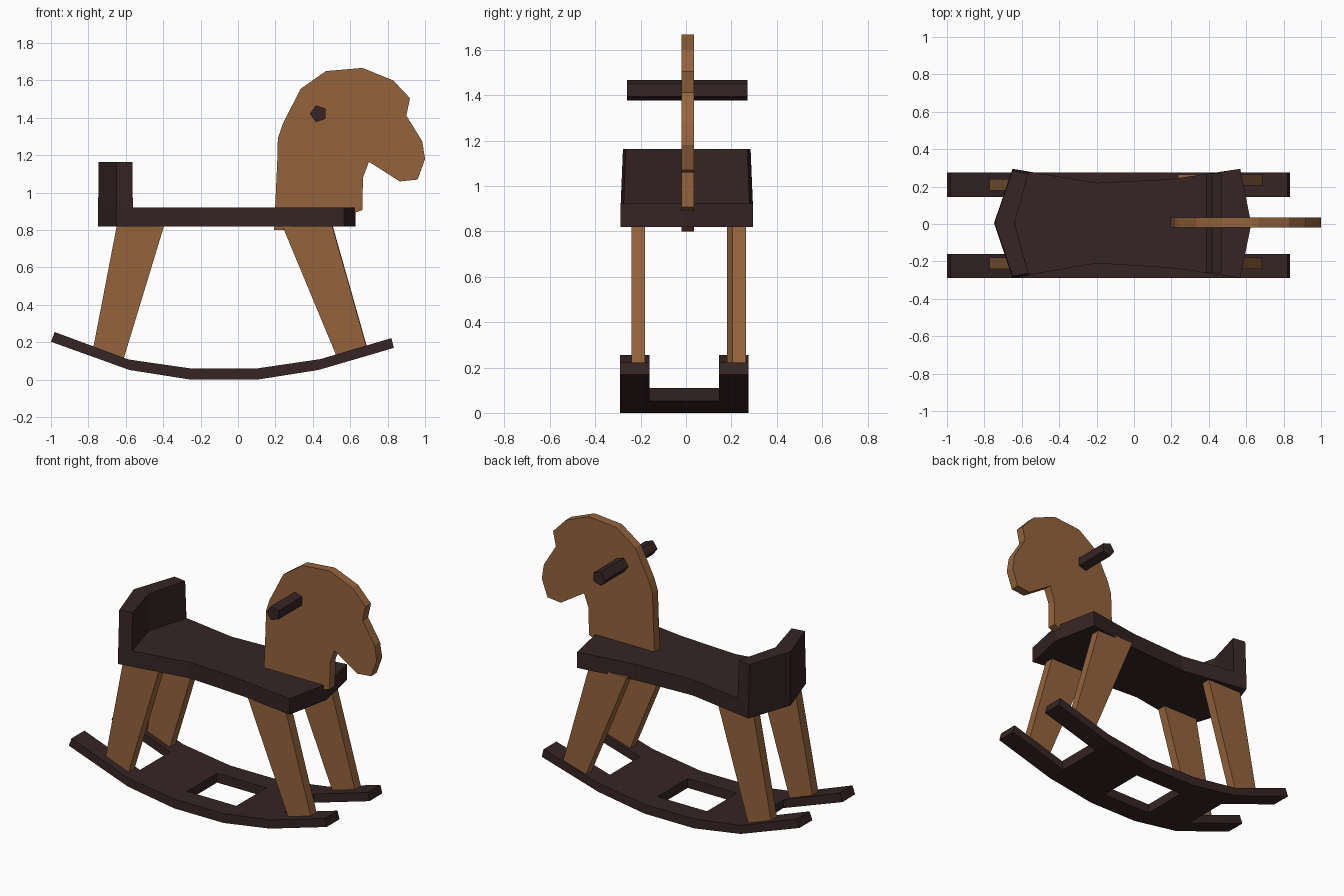
import bpy, bmesh, math
from mathutils import Vector

if "Cube" in bpy.data.objects:
    bpy.data.objects.remove(bpy.data.objects["Cube"])


def material(name, rgb):
    m = bpy.data.materials.new(name)
    m.diffuse_color = (*rgb, 1)
    m.use_nodes = True
    m.node_tree.nodes["Principled BSDF"].inputs["Base Color"].default_value = m.diffuse_color
    return m


WOOD = material("light wood", (0.30, 0.127, 0.045))
DARK = material("dark wood", (0.037, 0.018, 0.018))


def prism(name, outline, lo, hi, mat, axis="y", taper=1.0, pivot=(0, 0)):
    """Extrude an outline from lo to hi: xz outline along y, or xy outline along z."""
    bm = bmesh.new()

    def place(a, b, d):
        return Vector((a, d, b)) if axis == "y" else Vector((a, b, d))

    near = [bm.verts.new(place(a, b, lo)) for a, b in outline]
    far = [bm.verts.new(place(pivot[0] + (a - pivot[0]) * taper,
                              pivot[1] + (b - pivot[1]) * taper, hi)) for a, b in outline]
    bm.faces.new(near)
    bm.faces.new(far[::-1])
    n = len(outline)
    for i in range(n):
        j = (i + 1) % n
        bm.faces.new((near[j], near[i], far[i], far[j]))
    bmesh.ops.recalc_face_normals(bm, faces=bm.faces)
    bmesh.ops.triangulate(bm, faces=[f for f in bm.faces if len(f.verts) > 4])
    me = bpy.data.meshes.new(name)
    bm.to_mesh(me)
    bm.free()
    me.materials.append(mat)
    ob = bpy.data.objects.new(name, me)
    bpy.context.collection.objects.link(ob)
    return ob


# Rockers: bent strips, with two slats joining them
top = [(-0.98, 0.255), (-0.585, 0.108), (-0.25, 0.06), (0.10, 0.06), (0.44, 0.11), (0.82, 0.222)]
bottom = [(-1.0, 0.203), (-0.58, 0.052), (-0.25, 0.0), (0.10, 0.0), (0.43, 0.052), (0.833, 0.17)]
prism("rocker_near", top + bottom[::-1], -0.29, -0.16, DARK)
prism("rocker_far", top + bottom[::-1], 0.145, 0.275, DARK)
for name, i in (("rear_slat", 1), ("front_slat", 3)):
    prism(name, [top[i], top[i + 1], bottom[i + 1], bottom[i]], -0.16, 0.145, DARK)

# Legs
rear = [(-0.645, 0.84), (-0.39, 0.84), (-0.615, 0.10), (-0.775, 0.165)]
front = [(0.235, 0.835), (0.503, 0.835), (0.69, 0.175), (0.53, 0.125)]
prism("rear_leg_near", rear, -0.24, -0.18, WOOD)
prism("rear_leg_far", rear, 0.18, 0.24, WOOD)
prism("front_leg_near", [(x - 0.003, z) for x, z in front], -0.24, -0.18, WOOD)
prism("front_leg_far", front, 0.205, 0.265, WOOD)

# Seat: waisted board with pointed ends
seat = [(-0.748, 0.005), (-0.65, 0.295), (-0.2, 0.22), (0.2, 0.24), (0.568, 0.295), (0.627, 0.0),
        (0.568, -0.288), (0.2, -0.235), (-0.2, -0.21), (-0.65, -0.288)]
prism("seat", seat, 0.82, 0.922, DARK, "z")

# Backrest: V-shaped wall, slightly narrower at the top
back = [(-0.65, 0.295), (-0.748, 0.005), (-0.65, -0.288),
        (-0.562, -0.275), (-0.638, 0.005), (-0.562, 0.28)]
prism("backrest", back, 0.915, 1.163, DARK, "z", 0.965, (-0.65, 0))

# Horse head cut from a flat board
head = [(0.193, 0.80), (0.21, 1.17), (0.213, 1.29), (0.24, 1.37), (0.335, 1.555), (0.47, 1.65),
        (0.665, 1.667), (0.83, 1.60), (0.92, 1.505), (0.90, 1.412), (0.985, 1.275), (1.0, 1.18),
        (0.96, 1.07), (0.865, 1.06), (0.70, 1.165), (0.668, 1.08), (0.665, 0.907), (0.60, 0.885),
        (0.27, 0.80)]
prism("head", head, -0.02, 0.036, WOOD)

# Five-sided handle bar through the head
bar = [(0.431 + 0.047 * math.cos(math.pi + k * math.tau / 5),
        1.422 + 0.047 * math.sin(math.pi + k * math.tau / 5)) for k in range(5)]
prism("handle", bar, -0.26, 0.27, DARK)
